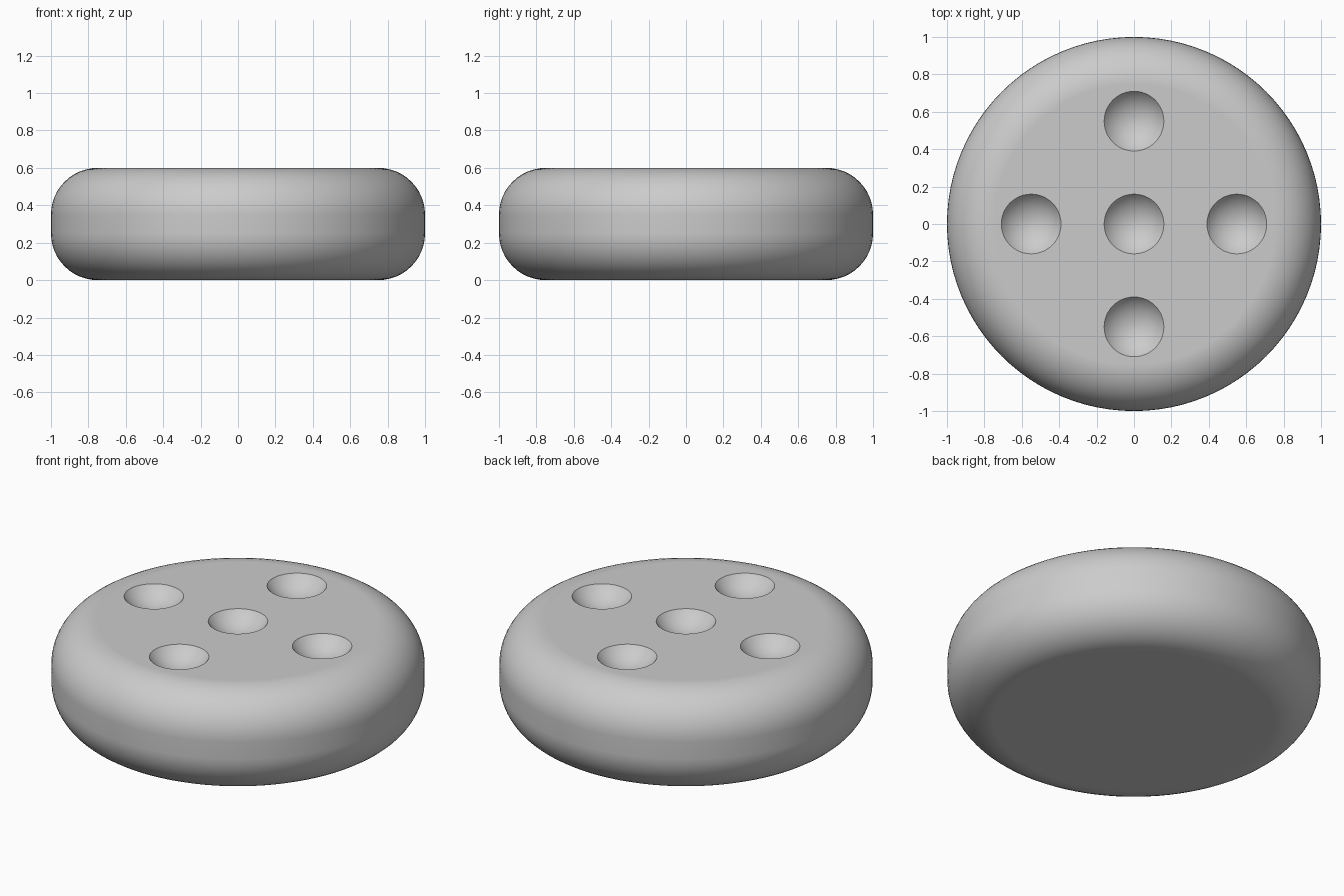
import bpy
import bmesh
from mathutils import Matrix

cube = bpy.data.objects.get("Cube")
if cube:
    bpy.data.objects.remove(cube, do_unlink=True)

RADIUS, HEIGHT, ROUNDING = 1.0, 0.6, 0.25
BALL_RADIUS, BALL_LIFT, SPACING = 0.2, 0.12, 0.55

grey = bpy.data.materials.new("light grey")
grey.use_nodes = True
colour = (0.6, 0.6, 0.6, 1)
grey.diffuse_color = colour
grey.node_tree.nodes["Principled BSDF"].inputs["Base Color"].default_value = colour


def mesh_object(name, bm):
    mesh = bpy.data.meshes.new(name)
    bm.to_mesh(mesh)
    bm.free()
    mesh.materials.append(grey)
    obj = bpy.data.objects.new(name, mesh)
    bpy.context.collection.objects.link(obj)
    return obj


# Thick round body
bm = bmesh.new()
bmesh.ops.create_cone(bm, cap_ends=True, segments=96, radius1=RADIUS,
                      radius2=RADIUS, depth=HEIGHT,
                      matrix=Matrix.Translation((0, 0, HEIGHT / 2)))
body = mesh_object("round_body", bm)

# Balls that scoop the five shallow dimples
bm = bmesh.new()
for x, y in ((0, 0), (1, 0), (-1, 0), (0, 1), (0, -1)):
    place = Matrix.Translation((x * SPACING, y * SPACING, HEIGHT + BALL_LIFT))
    bmesh.ops.create_uvsphere(bm, u_segments=48, v_segments=32,
                              radius=BALL_RADIUS, matrix=place)
cutter = mesh_object("dimple_cutter", bm)
cutter.hide_render = True

# Rounded rims, then the dimples
bevel = body.modifiers.new("rounded_rims", "BEVEL")
bevel.width = ROUNDING
bevel.segments = 12
bevel.limit_method = "ANGLE"
bevel.angle_limit = 1.0
bevel.use_clamp_overlap = False

scoop = body.modifiers.new("dimples", "BOOLEAN")
scoop.operation = "DIFFERENCE"
scoop.solver = "EXACT"
scoop.object = cutter

bpy.ops.object.select_all(action="DESELECT")
body.select_set(True)
bpy.context.view_layer.objects.active = body
for name in [m.name for m in body.modifiers]:
    bpy.ops.object.modifier_apply(modifier=name)
bpy.data.objects.remove(cutter, do_unlink=True)

# Smooth sides with crisp dimple edges and a flat top
bpy.ops.object.shade_smooth_by_angle(angle=0.5)
normals = body.modifiers.new("flat_caps", "WEIGHTED_NORMAL")
normals.keep_sharp = True
